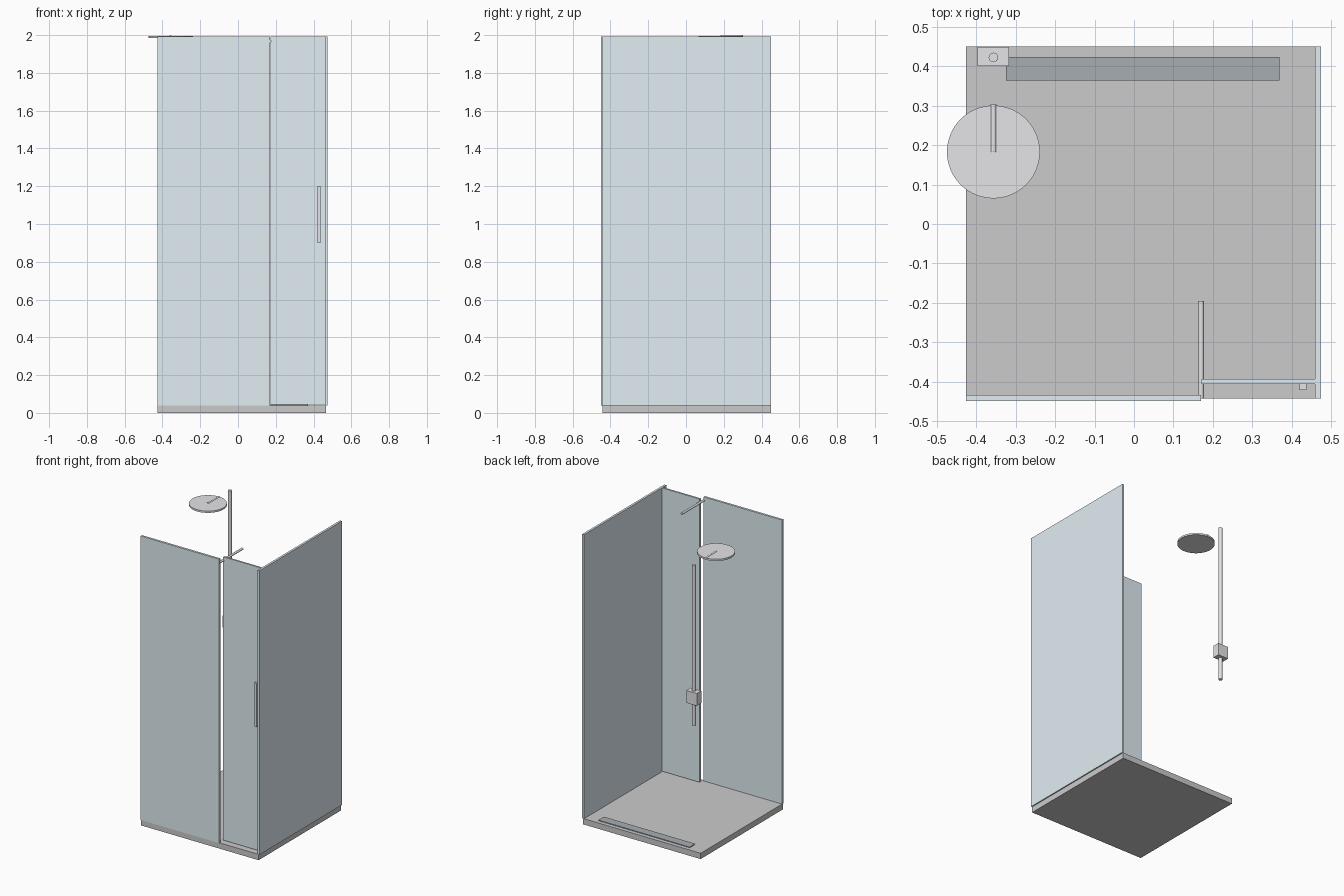
import bpy, math

if "Cube" in bpy.data.objects:
    bpy.data.objects.remove(bpy.data.objects["Cube"])


def material(name, rgb):
    m = bpy.data.materials.new(name)
    m.diffuse_color = (*rgb, 1)
    m.use_nodes = True
    m.node_tree.nodes["Principled BSDF"].inputs["Base Color"].default_value = m.diffuse_color
    return m


GLASS = material("pale_glass", (0.75, 0.85, 0.90))
CHROME = material("chrome", (0.78, 0.78, 0.81))
DARK = material("dark_steel", (0.38, 0.42, 0.45))


def box(name, x, y, z, mat=None):
    """Axis-aligned box from (min, max) ranges."""
    spans = (x, y, z)
    bpy.ops.mesh.primitive_cube_add(size=1, location=[(a + b) / 2 for a, b in spans])
    ob = bpy.context.object
    ob.name = name
    ob.scale = [b - a for a, b in spans]
    bpy.ops.object.transform_apply(location=False, rotation=False, scale=True)
    if mat:
        ob.data.materials.append(mat)
    return ob


def rod(name, centre, radius, length, mat, along_y=False, sides=32):
    bpy.ops.mesh.primitive_cylinder_add(
        vertices=sides, radius=radius, depth=length, location=centre,
        rotation=(math.pi / 2 if along_y else 0, 0, 0))
    ob = bpy.context.object
    ob.name = name
    ob.data.materials.append(mat)
    bpy.ops.object.shade_smooth_by_angle()
    return ob


TOP = 1.993                      # top of the glass
X0, X1 = -0.427, 0.467           # tray extents
Y0, Y1 = -0.443, 0.451

# Tray and linear drain
box("tray", (X0, X1), (Y0, Y1), (0, 0.04))
box("drain_grate", (-0.325, 0.37), (0.364, 0.424), (0.036, 0.045), DARK)

# Glass: fixed front, fixed side, sliding door
box("front_glass", (X0, 0.17), (-0.449, -0.434), (0.04, TOP), GLASS)
box("side_glass", (0.46, 0.475), (Y0, Y1), (0.04, TOP), GLASS)
box("door_glass", (0.172, 0.46), (-0.406, -0.394), (0.045, TOP), GLASS)

# Door handle and stabiliser bar
box("door_handle", (0.42, 0.438), (-0.422, -0.406), (0.9, 1.2), CHROME)
rod("stabiliser_bar", (0.17, -0.319, 1.968), 0.0075, 0.248, CHROME, along_y=True)

# Shower column: riser, mixer, arm and rain head
SX = -0.357
rod("riser_pipe", (SX, 0.423, 1.4415), 0.012, 1.103, CHROME)
box("mixer_valve", (SX - 0.04, SX + 0.04), (0.401, 0.45), (1.045, 1.13), CHROME)
rod("shower_arm", (SX, 0.243, 1.9925), 0.0075, 0.12, CHROME, along_y=True)
rod("rain_head", (SX, 0.183, 1.99), 0.118, 0.012, CHROME, sides=64)
